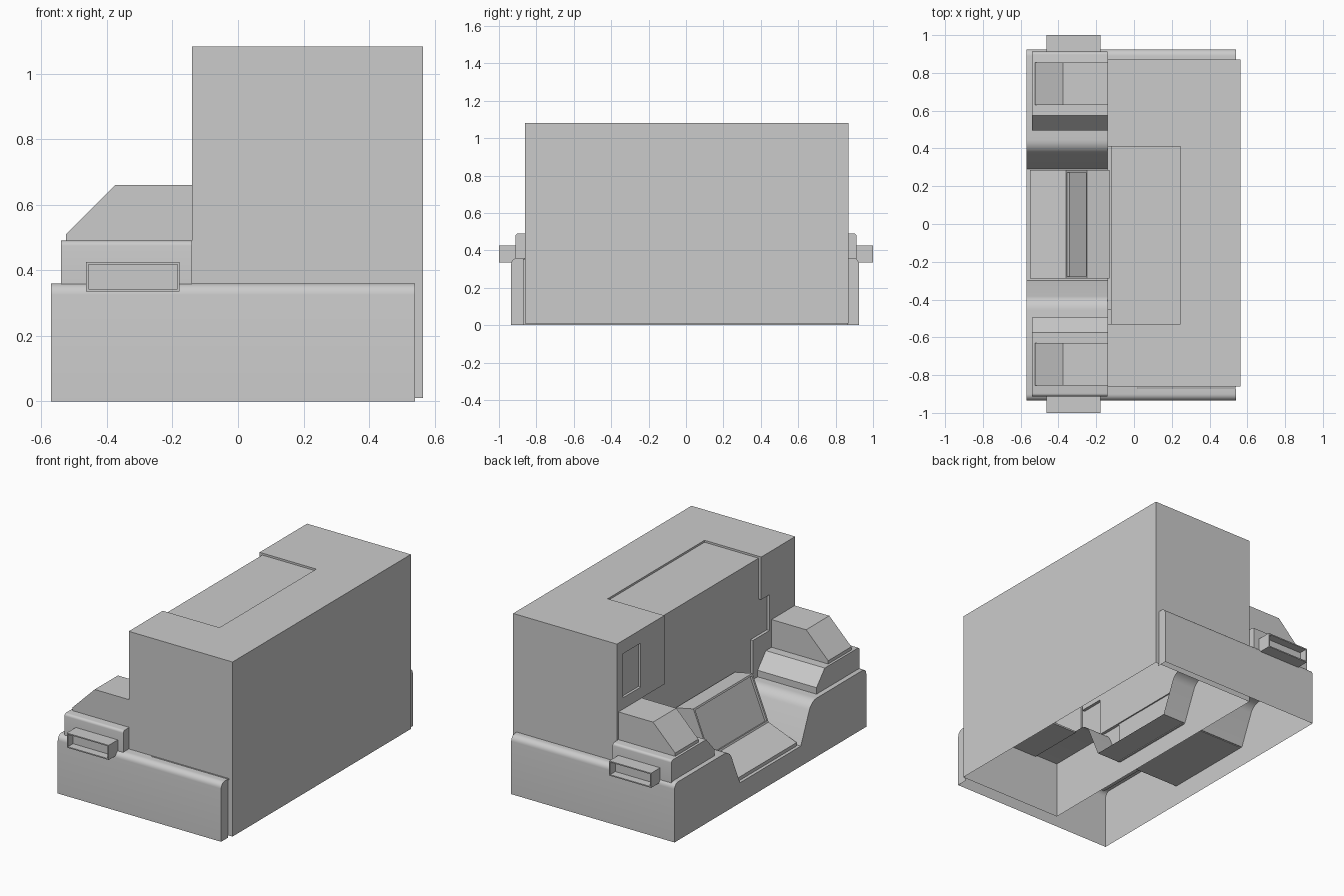
import bpy, bmesh, math
from mathutils import Vector

if "Cube" in bpy.data.objects:
    bpy.data.objects.remove(bpy.data.objects["Cube"])


def prism(name, pts, axis, a, b, open_edges=(), cap_b=True, cap_a=True):
    """Extrude a 2D profile from a to b: axis 'x' uses (y, z), axis 'y' uses (x, z)."""
    def put(p, t):
        return (t, p[0], p[1]) if axis == 'x' else (p[0], t, p[1])
    bm = bmesh.new()
    va = [bm.verts.new(put(p, a)) for p in pts]
    vb = [bm.verts.new(put(p, b)) for p in pts]
    n = len(pts)
    for i in range(n):
        if i not in open_edges:
            j = (i + 1) % n
            bm.faces.new((va[i], va[j], vb[j], vb[i]))
    if cap_a:
        bm.faces.new(va)
    if cap_b:
        bm.faces.new(vb)
    bmesh.ops.recalc_face_normals(bm, faces=bm.faces)
    me = bpy.data.meshes.new(name)
    bm.to_mesh(me)
    bm.free()
    ob = bpy.data.objects.new(name, me)
    bpy.context.collection.objects.link(ob)
    return ob


def box(name, x0, x1, y0, y1, z0, z1):
    return prism(name, [(x0, z0), (x1, z0), (x1, z1), (x0, z1)], 'y', y0, y1)


def recess(ob, direction, rim, depth):
    """Inset the face pointing along direction and push it inward."""
    bm = bmesh.new()
    bm.from_mesh(ob.data)
    bm.normal_update()
    d = Vector(direction).normalized()
    f = max(bm.faces, key=lambda q: q.normal.dot(d))
    nrm = f.normal.copy()
    bmesh.ops.inset_region(bm, faces=[f], thickness=rim)
    new = bmesh.ops.extrude_discrete_faces(bm, faces=[f])['faces'][0]
    bmesh.ops.translate(bm, verts=new.verts, vec=-nrm * depth)
    bm.to_mesh(ob.data)
    bm.free()


def arc(cy, cz, r, a0, a1, n=6):
    return [(cy + r * math.cos(math.radians(a0 + (a1 - a0) * i / n)),
             cz + r * math.sin(math.radians(a0 + (a1 - a0) * i / n))) for i in range(n + 1)]


# Base shell with rounded shoulders and a central seat notch, open underneath
C = -0.005
half = ([(0.93, 0)] + arc(0.895, 0.325, 0.035, 0, 90)
        + arc(0.45, 0.28, 0.08, 90, 155) + [(0.295, 0.124)])
profile = [(y + C, z) for y, z in half] + [(C - y, z) for y, z in reversed(half)]
prism("base_shell", profile, 'x', -0.57, 0.02, open_edges=(len(profile) - 1,), cap_b=False)

# Rear side skirts, open underneath
for s, side in ((1, "back"), (-1, "front")):
    pts = [(0.865, 0), (0.93, 0)] + arc(0.895, 0.325, 0.035, 0, 90) + [(0.865, 0.36)]
    prism(side + "_skirt", [(s * y + C, z) for y, z in pts], 'x', 0.02, 0.54,
          open_edges=(0, len(pts) - 1), cap_a=False)
    deck = box(side + "_inner_deck", 0.02, 0.54, *sorted((s * 0.5, s * 0.865)), 0.35, 0.36)

    # Fender tier with chamfered inner edge
    tier = ([(0.912, 0.35)] + arc(0.897, 0.475, 0.015, 0, 90, 4)
            + [(0.575, 0.49), (0.495, 0.40), (0.495, 0.35)])
    prism(side + "_fender", [(s * y, z) for y, z in tier], 'x', -0.54, -0.14)

    # Sloped pod on the fender
    pod = [(-0.525, 0.485), (-0.525, 0.51), (-0.375, 0.66), (-0.13, 0.66), (-0.13, 0.485)]
    prism(side + "_pod", pod, 'y', s * 0.63, s * 0.855)

    # Hollow side vent
    vent = box(side + "_vent", -0.463, -0.178, *sorted((s * 0.9, s * 1.0)), 0.335, 0.425)
    recess(vent, (0, s, 0), 0.01, 0.05)

# Seat with a reclined framed backrest
seat = prism("seat", [(-0.55, 0.12), (-0.55, 0.145), (-0.36, 0.22), (-0.25, 0.49),
                      (-0.13, 0.465), (-0.13, 0.12)], 'y', -0.288, 0.285)
recess(seat, (-0.27, 0, 0.11), 0.016, 0.014)

# Tall cabin: recessed front panel, roof panel and small window
cabin = box("cabin", -0.14, 0.565, -0.86, 0.87, 0.01, 1.082)
opening = [(-0.53, 1.2), (-0.53, 0.82), (-0.61, 0.82), (-0.61, 0.60), (-0.45, 0.60),
           (-0.45, 0.37), (0.62, 0.37), (0.62, 0.66), (0.41, 0.66), (0.41, 1.2)]
cutters = [prism("panel_cutter", opening, 'x', -0.3, -0.122),
           box("roof_cutter", -0.3, 0.245, -0.53, 0.41, 1.07, 1.3),
           box("window_cutter", -0.3, -0.125, 0.64, 0.81, 0.73, 1.0)]
for c in cutters:
    c.hide_render = True
    m = cabin.modifiers.new("cut", 'BOOLEAN')
    m.operation, m.solver, m.object = 'DIFFERENCE', 'EXACT', c
dg = bpy.context.evaluated_depsgraph_get()
mesh = bpy.data.meshes.new_from_object(cabin.evaluated_get(dg))
cabin.modifiers.clear()
cabin.data = mesh
for c in cutters:
    bpy.data.objects.remove(c)

# Open the cabin underneath
bm = bmesh.new()
bm.from_mesh(cabin.data)
bm.normal_update()
floor = [f for f in bm.faces if f.normal.z < -0.9 and f.calc_center_median().z < 0.05]
bmesh.ops.delete(bm, geom=floor, context='FACES_ONLY')
bm.to_mesh(cabin.data)
bm.free()

# Smooth the rounded shoulders, keep hard edges sharp
for ob in bpy.context.collection.objects:
    ob.select_set(True)
    bpy.context.view_layer.objects.active = ob
bpy.ops.object.shade_smooth_by_angle(angle=math.radians(25))
